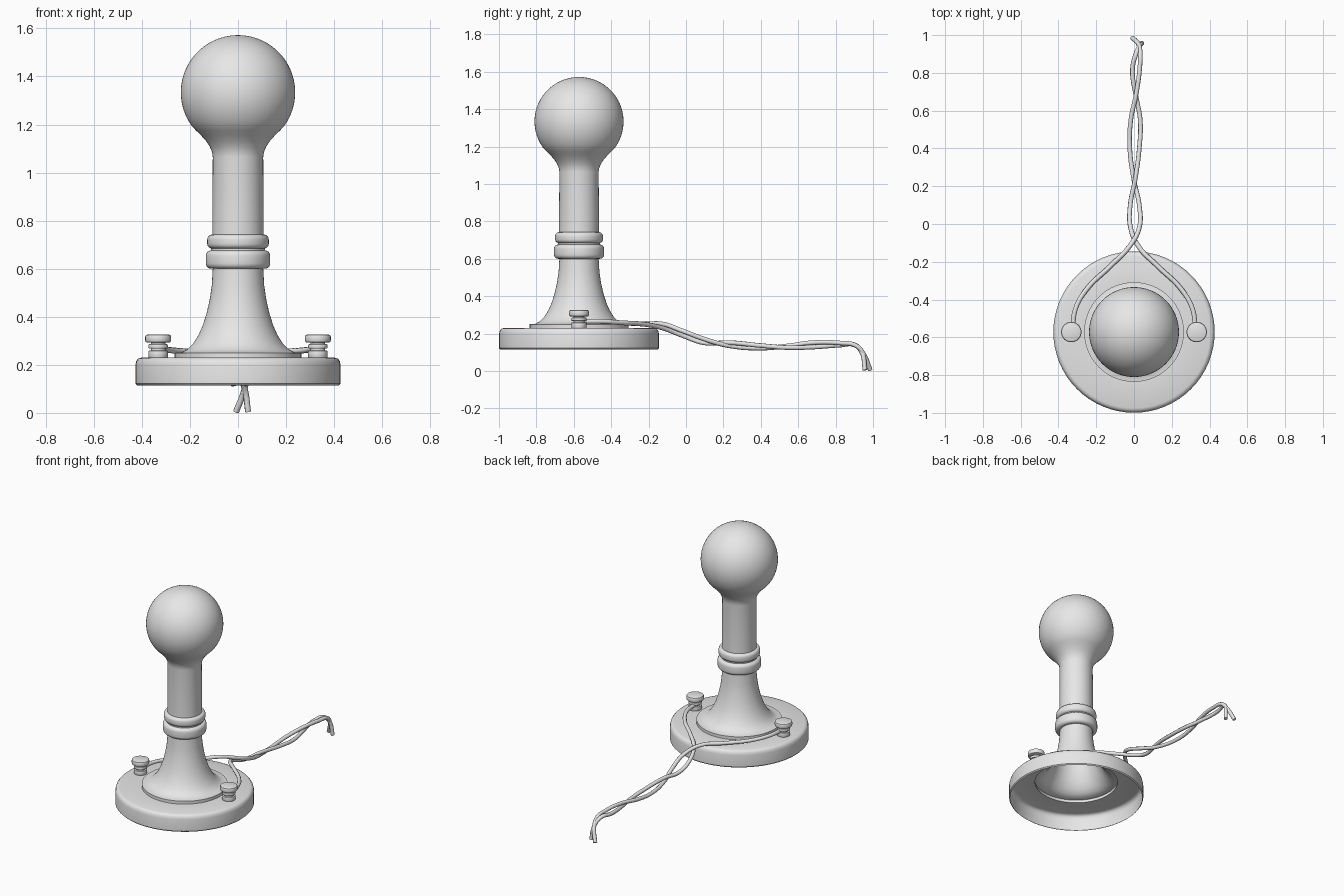
import bpy, bmesh
from math import sin, cos, pi, radians
from mathutils import Vector

cube = bpy.data.objects.get("Cube")
if cube:
    bpy.data.objects.remove(cube, do_unlink=True)

CENTRE_Y = -0.572
WIRE_RADIUS = 0.0125

grey = bpy.data.materials.new("light grey")
grey.use_nodes = True
grey.diffuse_color = (0.8, 0.8, 0.8, 1)
grey.node_tree.nodes["Principled BSDF"].inputs["Base Color"].default_value = (0.8, 0.8, 0.8, 1)


def smooth(ob, angle=35):
    bpy.ops.object.select_all(action="DESELECT")
    ob.select_set(True)
    bpy.context.view_layer.objects.active = ob
    bpy.ops.object.shade_smooth_by_angle(angle=radians(angle))


def lathe(name, profile, x=0, segments=64):
    """Turn (radius, height) points, listed bottom to top, around z."""
    bm = bmesh.new()
    rings = []
    for r, z in profile:
        if r < 1e-5:
            rings.append([bm.verts.new((0, 0, z))] * segments)
        else:
            rings.append([bm.verts.new((r * cos(2 * pi * i / segments),
                                        r * sin(2 * pi * i / segments), z))
                          for i in range(segments)])
    for low, high in zip(rings, rings[1:]):
        for i in range(segments):
            j = (i + 1) % segments
            corners = [low[i], low[j], high[j], high[i]]
            bm.faces.new(list(dict.fromkeys(corners)))
    mesh = bpy.data.meshes.new(name)
    bm.to_mesh(mesh)
    bm.free()
    mesh.materials.append(grey)
    ob = bpy.data.objects.new(name, mesh)
    ob.location = (x, CENTRE_Y, 0)
    bpy.context.collection.objects.link(ob)
    smooth(ob)
    return ob


def rounded(r, low, high, bevel, steps=4):
    """Profile of a disc edge with rounded top and bottom corners."""
    pts = []
    for cz, start in ((low + bevel, -pi / 2), (high - bevel, 0)):
        for k in range(steps + 1):
            a = start + k * pi / 2 / steps
            pts.append((r - bevel + bevel * cos(a), cz + bevel * sin(a)))
    return pts


# Hollow base, open underneath
lathe("base", [(0.42, 0.115), (0.427, 0.122), (0.427, 0.2), (0.423, 0.217),
               (0.415, 0.226), (0.403, 0.23), (0.262, 0.23)])

# Flared lower stem with its thin foot
lathe("flared_stem", [(0.264, 0.23), (0.264, 0.25), (0.235, 0.252), (0.21, 0.265),
                      (0.187, 0.288), (0.165, 0.323), (0.147, 0.363), (0.131, 0.413),
                      (0.118, 0.47), (0.109, 0.53), (0.105, 0.6)])

# Two collars with a groove between them
lathe("lower_collar", [(0.1, 0.6)] + rounded(0.134, 0.6, 0.676, 0.022) + [(0.1, 0.676)])
lathe("collar_groove", [(0.112, 0.67), (0.112, 0.69)])
lathe("upper_collar", [(0.1, 0.684)] + rounded(0.128, 0.684, 0.742, 0.02) + [(0.1, 0.742)])

# Handle and round knob as one turned form
knob = [(0.238 * cos(radians(a)), 1.334 + 0.238 * sin(radians(a))) for a in range(-36, 90, 6)]
lathe("handle_and_knob", [(0.107, 0.735), (0.105, 1.065), (0.108, 1.085), (0.117, 1.107),
                          (0.132, 1.13), (0.155, 1.156), (0.176, 1.176)] + knob + [(0, 1.572)])

# Terminal screws
for side, x in (("right", -0.332), ("left", 0.332)):
    washer = rounded(0.041, 0.23, 0.259, 0.004, 2)
    nut = rounded(0.041, 0.267, 0.286, 0.006, 2)
    head = rounded(0.054, 0.292, 0.326, 0.009, 2)
    lathe(side + "_terminal", washer + [(0.03, 0.259), (0.03, 0.267)] + nut
          + [(0.03, 0.287), (0.03, 0.292)] + head + [(0, 0.326)], x, 32)


def wire(name, points):
    curve = bpy.data.curves.new(name, "CURVE")
    curve.dimensions = "3D"
    curve.bevel_depth = WIRE_RADIUS
    curve.bevel_resolution = 2
    curve.resolution_u = 8
    curve.use_fill_caps = True
    curve.materials.append(grey)
    spline = curve.splines.new("BEZIER")
    spline.bezier_points.add(len(points) - 1)
    for bp, co in zip(spline.bezier_points, points):
        bp.co = Vector(co)
        bp.handle_left_type = bp.handle_right_type = "AUTO"
    ob = bpy.data.objects.new(name, curve)
    bpy.context.collection.objects.link(ob)
    bpy.ops.object.select_all(action="DESELECT")
    ob.select_set(True)
    bpy.context.view_layer.objects.active = ob
    bpy.ops.object.convert(target="MESH")
    smooth(bpy.context.object, 50)


# Twisted pair of wires trailing off behind
wire("right_wire", [(-0.325, -0.56, 0.265), (-0.31, -0.45, 0.265), (-0.25, -0.345, 0.258),
                    (-0.127, -0.225, 0.251), (-0.025, -0.12, 0.25), (0.028, -0.02, 0.215),
                    (0.028, 0.1, 0.17), (0, 0.23, 0.135), (-0.022, 0.4, 0.122),
                    (-0.017, 0.55, 0.135), (0.01, 0.68, 0.152), (0.03, 0.82, 0.15),
                    (0.033, 0.91, 0.135), (0.025, 0.95, 0.09), (-0.008, 0.985, 0.005)])
wire("left_wire", [(0.325, -0.56, 0.265), (0.31, -0.45, 0.265), (0.25, -0.345, 0.258),
                   (0.127, -0.225, 0.25), (0.025, -0.12, 0.228), (-0.018, -0.02, 0.19),
                   (-0.02, 0.1, 0.15), (0.005, 0.23, 0.152), (0.028, 0.4, 0.136),
                   (0.033, 0.55, 0.125), (0.01, 0.68, 0.128), (-0.008, 0.82, 0.138),
                   (0.01, 0.9, 0.14), (0.028, 0.94, 0.1), (0.042, 0.957, 0.005)])
